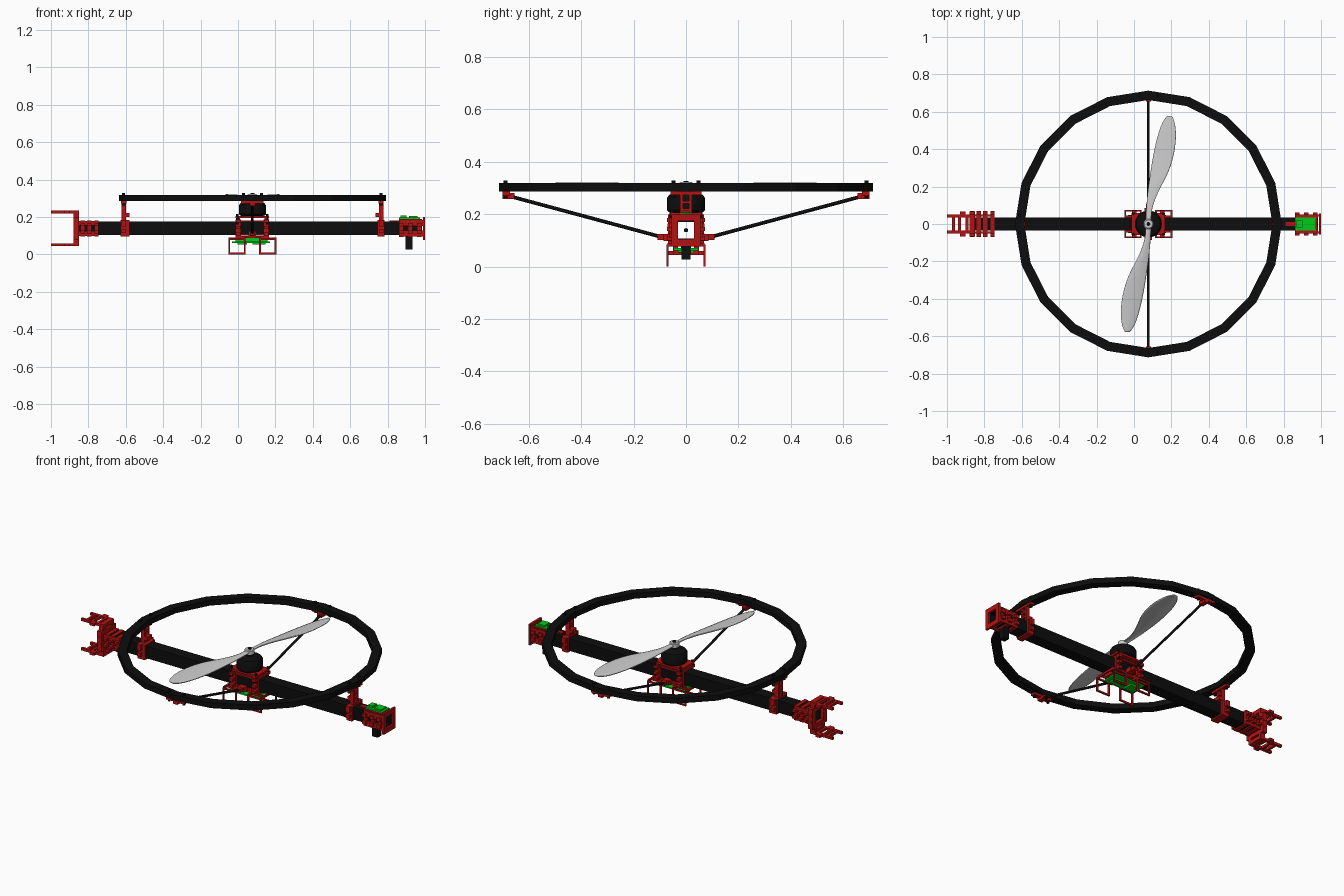
import bpy, bmesh, math
from mathutils import Vector, Matrix

def mat(name, c):
    m = bpy.data.materials.new(name)
    m.diffuse_color = (*c, 1)
    return m

BLACK = mat("black_carbon", (0.004, 0.004, 0.004))
RED = mat("red_plastic", (0.45, 0.006, 0.006))
GREEN = mat("green_board", (0.0, 0.6, 0.01))
CX, ZB = 0.077, 0.139          # rotor centre x, boom axis height
RM = 0.688                     # ring mid radius

def finish(name, bm, m=None, smooth=False):
    bmesh.ops.recalc_face_normals(bm, faces=bm.faces)
    me = bpy.data.meshes.new(name)
    bm.to_mesh(me)
    bm.free()
    ob = bpy.data.objects.new(name, me)
    bpy.context.collection.objects.link(ob)
    if m:
        me.materials.append(m)
    if smooth:
        bpy.ops.object.select_all(action='DESELECT')
        ob.select_set(True)
        bpy.context.view_layer.objects.active = ob
        bpy.ops.object.shade_smooth_by_angle(angle=math.radians(35))
    return ob

def boxes(name, items, m, xf=None):
    """Each item is x0,x1,y0,y1,z0,z1."""
    bm = bmesh.new()
    for x0, x1, y0, y1, z0, z1 in items:
        M = Matrix.Translation(((x0+x1)/2, (y0+y1)/2, (z0+z1)/2)) @ Matrix.Diagonal(
            (abs(x1-x0), abs(y1-y0), abs(z1-z0), 1))
        bmesh.ops.create_cube(bm, size=1, matrix=(xf @ M) if xf else M)
    return finish(name, bm, m)

def mirror_y(items):
    return items + [(a, b, -c, -d, e, f) for a, b, c, d, e, f in items]

def rods(name, segs, r, m, n=12):
    bm = bmesh.new()
    for p, q in segs:
        p, q = Vector(p), Vector(q)
        M = Matrix.Translation((p+q)/2) @ (q-p).to_track_quat('Z', 'Y').to_matrix().to_4x4()
        bmesh.ops.create_cone(bm, cap_ends=True, segments=n, radius1=r, radius2=r,
                              depth=(q-p).length, matrix=M)
    return finish(name, bm, m, True)

def lathe(name, prof, n, m, closed=False, smooth=False):
    bm = bmesh.new()
    rows = [[bm.verts.new((CX + r*math.cos(2*math.pi*i/n), r*math.sin(2*math.pi*i/n), z))
             for r, z in prof] for i in range(n)]
    k = len(prof)
    for i in range(n):
        a, b = rows[i], rows[(i+1) % n]
        for j in range(k if closed else k-1):
            bm.faces.new((a[j], b[j], b[(j+1) % k], a[(j+1) % k]))
    if not closed:
        bm.faces.new([r[0] for r in rows])
        bm.faces.new([r[-1] for r in rows])
    return finish(name, bm, m, smooth)

def frame_x(x0, x1, yi, yo, zi, zo):
    """Rectangular collar around the boom."""
    return [(x0, x1, yi, yo, ZB-zo, ZB+zo), (x0, x1, -yo, -yi, ZB-zo, ZB+zo),
            (x0, x1, -yi, yi, ZB+zi, ZB+zo), (x0, x1, -yi, yi, ZB-zo, ZB-zi)]

# hollow square boom
boxes("main_boom", frame_x(-0.86, 0.985, 0.03, 0.035, 0.031, 0.036), BLACK)
rods("inner_cable", [((-0.8, 0, ZB), (0.9, 0, ZB))], 0.008, BLACK)

# guard ring, 20 flat sides
lathe("guard_ring", [(0.663, 0.286), (0.713, 0.286), (0.713, 0.318), (0.663, 0.318)], 20, BLACK, True)

# ring supports on the boom
for side, x in (("left", CX-RM), ("right", CX+RM)):
    s = 1 if side == "left" else -1
    items = frame_x(x-0.018, x+0.03*s if s > 0 else x+0.018, 0.035, 0.047, 0.036, 0.044)
    items += mirror_y([(x-0.012, x+0.012, 0.012, 0.022, 0.18, 0.275),
                       (x-0.012, x+0.012, 0.045, 0.062, 0.115, 0.135),
                       (x-0.012, x+0.012, 0.045, 0.062, 0.15, 0.185)])
    items += [(x-0.012, x+0.012, -0.02, 0.02, z, z+0.01) for z in (0.183, 0.212, 0.24)]
    items += [(x-0.014, x+0.014, -0.06, 0.06, 0.273, 0.286),
              (x+0.012*s, x+0.03*s, -0.022, 0.022, 0.2, 0.222)]
    boxes(side + "_ring_support", items, RED)
    rods(side + "_support_bolts", [((x, y, 0.262), (x, y, 0.328)) for y in (-0.048, 0.048)], 0.008, BLACK)

# side struts with sockets
for side, s in (("front", -1), ("back", 1)):
    rods(side + "_strut", [((CX, s*0.09, 0.112), (CX, s*0.685, 0.272))], 0.007, BLACK)
    boxes(side + "_strut_sockets", [
        (CX-0.06, CX+0.06, s*0.672, s*0.70, 0.272, 0.286),
        (CX-0.014, CX+0.014, s*0.655, s*0.70, 0.258, 0.28),
        (CX-0.02, CX+0.02, s*0.05, s*0.085, 0.098, 0.125),
        (CX-0.012, CX+0.012, s*0.08, s*0.108, 0.102, 0.124)], RED)
    rods(side + "_ring_bolts", [((CX+d, s*RM, 0.262), (CX+d, s*RM, 0.328)) for d in (-0.048, 0.048)], 0.008, BLACK)

# centre motor mount: two collars, top plate with ears, base plate
items = []
for d in (-0.075, 0.075):
    x = CX+d
    items += frame_x(x-0.015, x+0.015, 0.035, 0.05, 0.036, 0.048)
    items += mirror_y([(x-0.012, x+0.012, 0.05, 0.072, z, z+0.016) for z in (0.1, 0.135, 0.17)])
    items += mirror_y([(x-0.01, x+0.01, 0.045, 0.06, 0.18, 0.205)])
items += [(CX-0.09, CX+0.09, -0.06, 0.06, 0.194, 0.206),
          (CX-0.09, CX+0.09, -0.05, 0.05, 0.087, 0.099)]
items += mirror_y([(CX-0.075, CX+0.075, 0.038, 0.05, z, z+0.01) for z in (0.1, 0.172)])
boxes("motor_mount", items, RED)
rods("mount_bolts", [((CX+a, b, 0.16), (CX+a, b, 0.215)) for a in (-0.08, 0.08) for b in (-0.055, 0.055)], 0.007, BLACK)

# landing legs: four open rectangular loops
items = []
for s in (-1, 1):
    a, b = CX+s*0.036, CX+s*0.128
    t = 0.009*s
    items += mirror_y([(a, a+t, 0.066, 0.075, 0.0, 0.085), (b-t, b, 0.066, 0.075, 0.0, 0.085),
                       (a, b, 0.066, 0.075, 0.0, 0.009), (a, b, 0.066, 0.075, 0.076, 0.085),
                       (a, a+t, 0.04, 0.07, 0.076, 0.09), (b-t, b, 0.04, 0.07, 0.076, 0.09)])
    items += [(b-t, b, -0.07, 0.07, 0.078, 0.09), (a, b, -0.045, -0.035, 0.078, 0.09),
              (a, b, 0.035, 0.045, 0.078, 0.09)]
boxes("landing_legs", items, RED)

# control board under the mount
boxes("control_board", [(CX-0.108, CX+0.095, -0.048, 0.048, 0.062, 0.07),
                        (CX-0.08, CX-0.03, -0.03, 0.03, 0.052, 0.062),
                        (CX+0.0, CX+0.07, -0.03, 0.02, 0.054, 0.062),
                        (CX-0.09, CX+0.08, -0.02, 0.02, 0.07, 0.088)], GREEN)

# motor and propeller
lathe("motor", [(0.05, 0.204), (0.066, 0.208), (0.072, 0.215), (0.072, 0.262), (0.064, 0.274),
                (0.035, 0.284), (0.02, 0.286), (0.02, 0.298)], 32, BLACK, False, True)
lathe("propeller_hub", [(0.027, 0.296), (0.027, 0.318), (0.022, 0.322)], 24, None, False, True)
lathe("propeller_nut", [(0.011, 0.31), (0.011, 0.327)], 6, BLACK)

# blade rows: left x, right x, y
rows = [(-0.014, 0.014, 0.0), (-0.011, 0.014, 0.06), (-0.008, 0.03, 0.12), (0.0, 0.06, 0.19),
        (0.012, 0.112, 0.28), (0.03, 0.142, 0.39), (0.052, 0.149, 0.48), (0.075, 0.142, 0.545),
        (0.1, 0.126, 0.578)]
bm = bmesh.new()
for s in (1, -1):
    grid = []
    for l, r, y in rows:
        h = 0.09*(r-l)
        grid.append([bm.verts.new((CX+s*(l+(r-l)*t), s*y, 0.309+h*(2*t-1)+0.004*(1-(2*t-1)**2)))
                     for t in (0, 0.33, 0.67, 1)])
    for a, b in zip(grid, grid[1:]):
        for j in range(3):
            bm.faces.new((a[j], a[j+1], b[j+1], b[j]))
prop = finish("propeller_blades", bm, None, True)
mod = prop.modifiers.new("smooth", 'SUBSURF')
mod.levels = mod.render_levels = 2
mod = prop.modifiers.new("thickness", 'SOLIDIFY')
mod.thickness = 0.006
mod.offset = 0

# left end fork: collar, web frame and two ladder prongs
items = []
for x in (-0.865, -0.83, -0.795, -0.757):
    items += frame_x(x-0.011, x+0.011, 0.035, 0.05, 0.036, 0.043)
    items += mirror_y([(x-0.011, x+0.011, 0.05, 0.07, ZB+0.012, ZB+0.026),
                       (x-0.011, x+0.011, 0.05, 0.07, ZB-0.026, ZB-0.012)])
items += mirror_y([(-0.87, -0.75, 0.04, 0.05, ZB-0.04, ZB-0.015), (-0.87, -0.75, 0.04, 0.05, ZB+0.015, ZB+0.04)])
items += frame_x(-0.88, -0.85, 0.035, 0.068, 0.036, 0.06)
for s in (-1, 1):
    z0, z1 = ZB+s*0.08, ZB+s*0.095
    items += mirror_y([(-0.88, -0.85, 0.03, 0.05, ZB+s*0.04, z1), (-1.0, -0.85, 0.035, 0.05, z0, z1),
                       (-0.93, -0.90, 0.05, 0.068, z0, z1)])
    items += [(x, x+0.014, -0.04, 0.04, z0, z1) for x in (-0.972, -0.94, -0.9, -0.866)]
    items += [(-0.88, -0.85, -0.035, 0.035, ZB+s*0.072, z1)]
boxes("end_fork", items, RED)

# right end sensor holder: collars, end plate, tray
items = []
for x in (0.872, 0.92, 0.968):
    items += frame_x(x-0.012, x+0.012, 0.035, 0.05, 0.036, 0.045)
    items += mirror_y([(x-0.012, x+0.012, 0.05, 0.062, ZB+0.01, ZB+0.03),
                       (x-0.012, x+0.012, 0.05, 0.062, ZB-0.03, ZB-0.01)])
items += frame_x(0.988, 1.0, 0.031, 0.055, 0.034, 0.062)
items += mirror_y([(0.86, 0.99, 0.04, 0.05, ZB+0.012, ZB+0.044), (0.86, 0.99, 0.04, 0.05, ZB-0.044, ZB-0.012),
                   (0.86, 0.985, 0.03, 0.045, 0.18, 0.188), (0.81, 0.86, 0.0, 0.012, 0.175, 0.182)])
boxes("sensor_holder", items, RED)
boxes("sensor_board", [(0.862, 0.972, -0.034, 0.034, 0.188, 0.196), (0.87, 0.9, -0.02, 0.02, 0.196, 0.207),
                       (0.915, 0.96, -0.025, 0.025, 0.196, 0.204)], GREEN)
boxes("sensor_probe", [(0.896, 0.932, -0.018, 0.018, 0.027, 0.103)], BLACK)
